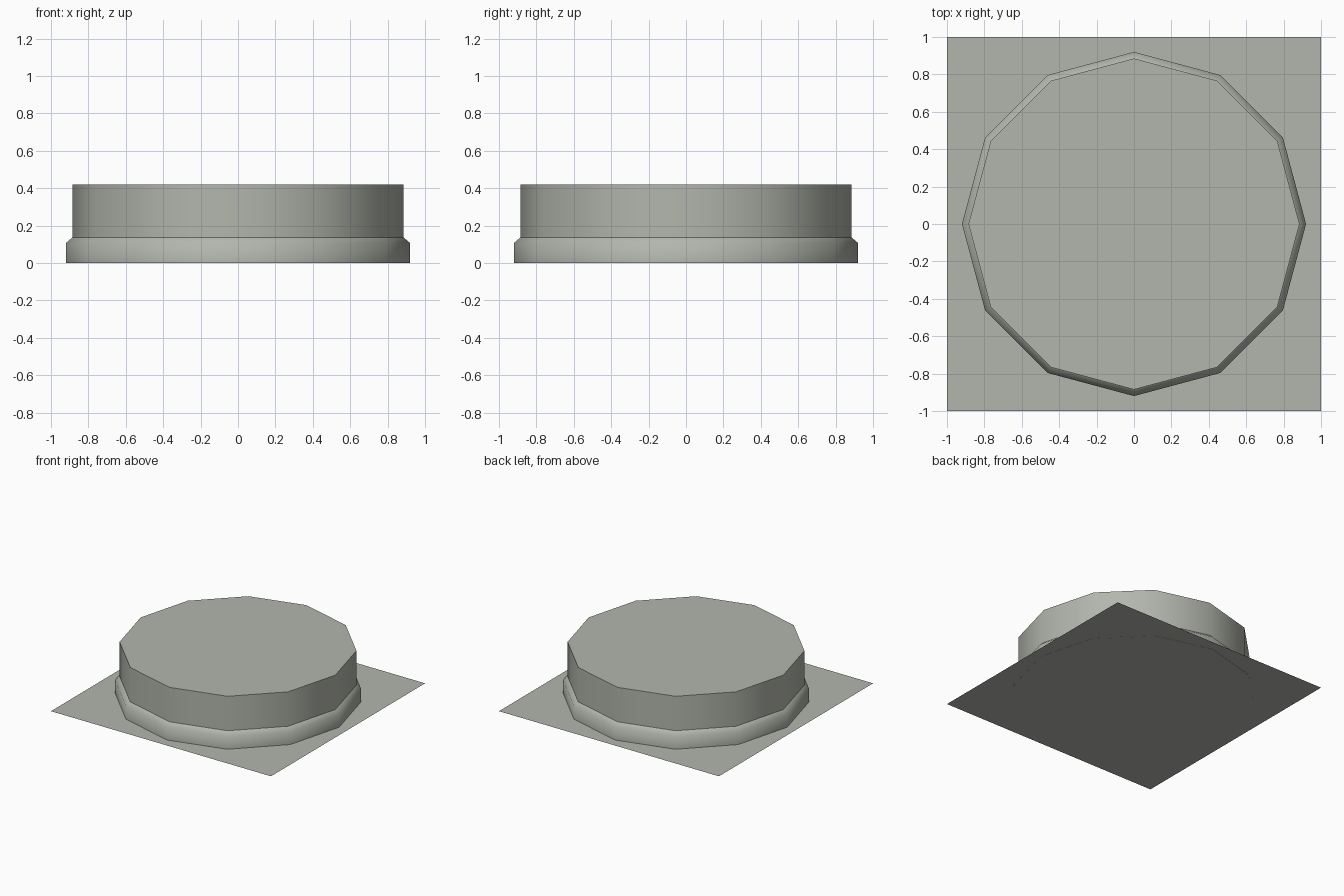
import bpy
import math

if "Cube" in bpy.data.objects:
    bpy.data.objects.remove(bpy.data.objects["Cube"])

SIDES = 12

# One stone colour for everything
stone = bpy.data.materials.new("grey_stone")
stone.diffuse_color = (0.45, 0.47, 0.415, 1)
stone.use_nodes = True
stone.node_tree.nodes["Principled BSDF"].inputs["Base Color"].default_value = stone.diffuse_color


def make(name, verts, faces, smooth=False):
    mesh = bpy.data.meshes.new(name)
    mesh.from_pydata(verts, [], faces)
    mesh.materials.append(stone)
    ob = bpy.data.objects.new(name, mesh)
    bpy.context.collection.objects.link(ob)
    if smooth:
        bpy.ops.object.select_all(action='DESELECT')
        ob.select_set(True)
        bpy.context.view_layer.objects.active = ob
        bpy.ops.object.shade_smooth_by_angle(angle=math.radians(50))
    return ob


def lathe(name, profile, cap_top=False):
    """Spin a bottom-to-top (radius, z) profile into a 12-sided shell."""
    verts, faces = [], []
    for r, z in profile:
        for i in range(SIDES):
            a = 2 * math.pi * i / SIDES
            verts.append((r * math.cos(a), r * math.sin(a), z))
    for k in range(len(profile) - 1):
        for i in range(SIDES):
            j = (i + 1) % SIDES
            faces.append((k * SIDES + i, k * SIDES + j,
                          (k + 1) * SIDES + j, (k + 1) * SIDES + i))
    if cap_top:
        faces.append(tuple((len(profile) - 1) * SIDES + i for i in range(SIDES)))
    return make(name, verts, faces, True)


# Thin square plate, a hair above the trim's underside
p = 0.001
make("ground_plate", [(-1, -1, p), (1, -1, p), (1, 1, p), (-1, 1, p)], [(0, 1, 2, 3)])

# Drum with flat top
lathe("drum", [(0.885, 0.002), (0.885, 0.42)], cap_top=True)

# Skirting trim: underside, wall and chamfer
lathe("base_trim", [(0.885, 0), (0.92, 0), (0.92, 0.107), (0.885, 0.137)])
